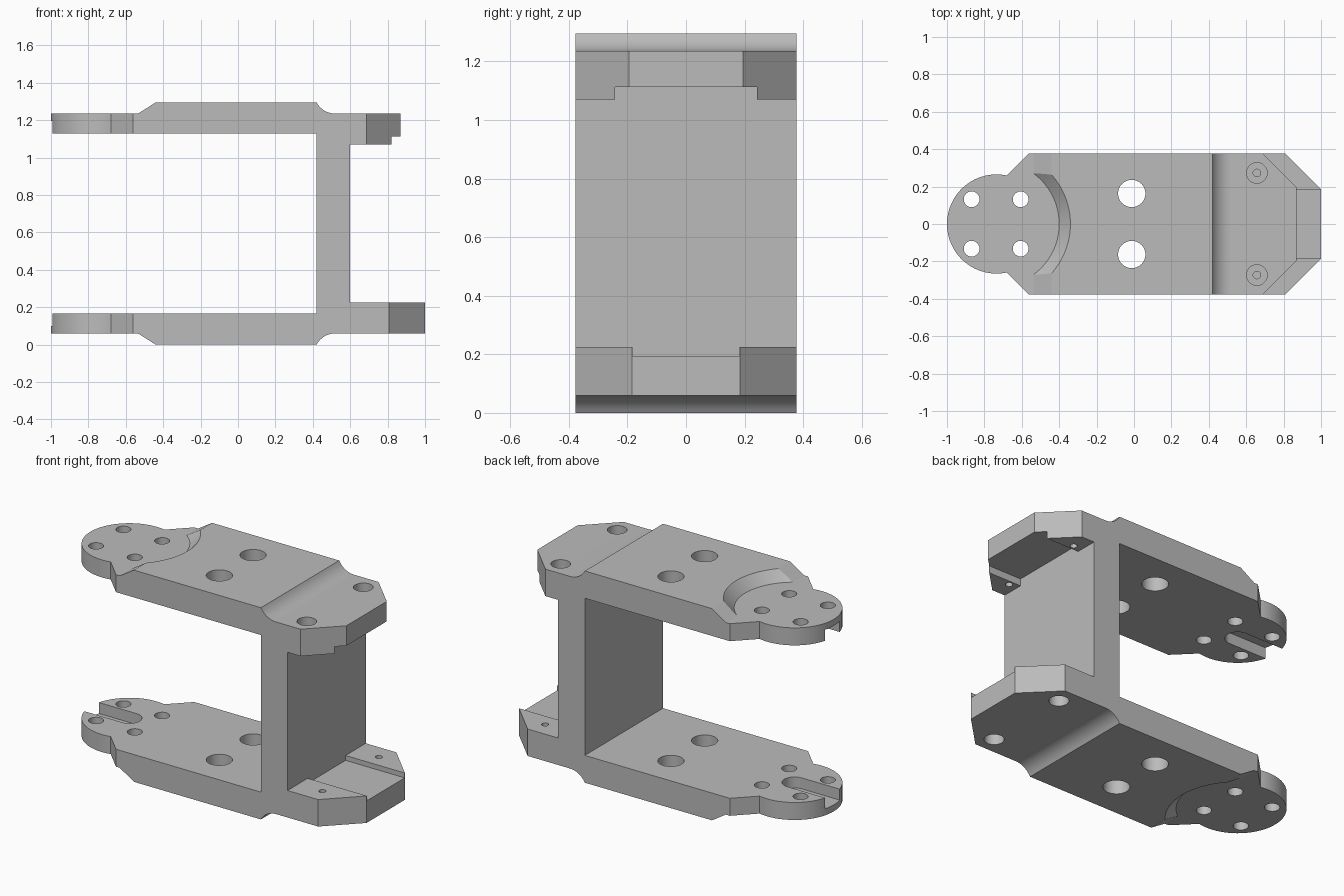
import bpy, bmesh, math
from mathutils import Matrix

cube = bpy.data.objects.get("Cube")
if cube:
    bpy.data.objects.remove(cube, do_unlink=True)

H = 1.295          # overall height
W = 0.378          # half width
PAD_X, PAD_R = -0.735, 0.265


def make_object(name, bm):
    bmesh.ops.recalc_face_normals(bm, faces=bm.faces[:])
    mesh = bpy.data.meshes.new(name)
    bm.to_mesh(mesh)
    bm.free()
    ob = bpy.data.objects.new(name, mesh)
    bpy.context.scene.collection.objects.link(ob)
    return ob


def prism(name, pts, axis, lo, hi):
    """Extrude an outline along y (points are x, z) or z (points are x, y)."""
    bm = bmesh.new()
    place = (lambda a, b, t: (a, t, b)) if axis == "y" else (lambda a, b, t: (a, b, t))
    low = [bm.verts.new(place(a, b, lo)) for a, b in pts]
    high = [bm.verts.new(place(a, b, hi)) for a, b in pts]
    bm.faces.new(low)
    bm.faces.new(high)
    n = len(pts)
    for i in range(n):
        j = (i + 1) % n
        bm.faces.new((low[i], low[j], high[j], high[i]))
    return make_object(name, bm)


def cone(x, y, z0, z1, r0, r1, segments=48):
    bm = bmesh.new()
    bmesh.ops.create_cone(bm, cap_ends=True, segments=segments, radius1=r0, radius2=r1,
                          depth=z1 - z0, matrix=Matrix.Translation((x, y, (z0 + z1) / 2)))
    return make_object("cutter", bm)


def box(x0, x1, y0, y1, z0, z1):
    return prism("cutter", [(x0, y0), (x1, y0), (x1, y1), (x0, y1)], "z", z0, z1)


def arc(cx, cy, r, a0, a1, n):
    return [(cx + r * math.cos(a0 + (a1 - a0) * i / n),
             cy + r * math.sin(a0 + (a1 - a0) * i / n)) for i in range(n + 1)]


def carve(tool, operation="DIFFERENCE"):
    tool.hide_render = True
    mod = body.modifiers.new("carve", "BOOLEAN")
    mod.operation, mod.solver, mod.object = operation, "EXACT", tool
    bpy.context.view_layer.objects.active = body
    bpy.ops.object.modifier_apply(modifier=mod.name)
    bpy.data.objects.remove(tool, do_unlink=True)


# Side profile: two arms joined by an upright web, with end tabs
R = 0.113
fillet = arc(0.52, 1.235 + R, R, math.pi + math.asin((R - 0.06) / -R * -1), 1.5 * math.pi, 10)
fillet[0] = (0.42, H)
outer = [(-1.1, 1.235), (-0.535, 1.235), (-0.44, H)] + fillet
flip = lambda pts: [(x, H - z) for x, z in reversed(pts)]
profile = (outer + [(0.87, 1.235), (0.87, 1.07), (0.6, 1.07), (0.6, 0.225), (1.0, 0.225), (1.0, 0.06)]
           + flip(outer) + [(-1.1, 0.167), (0.42, 0.167), (0.42, 1.128), (-1.1, 1.128)])
body = prism("fork_bracket", profile, "y", -W, W)

# Plan outline: round pad blending into the wide arm
a = math.acos(0.055 / PAD_R)
plan = [(1.2, 0.5), (-0.439, 0.5)] + arc(PAD_X, 0, PAD_R, a, 2 * math.pi - a, 72) + [(-0.439, -0.5), (1.2, -0.5)]
carve(prism("cutter", plan, "z", -0.5, 2), "INTERSECT")

# Clipped corners of the end tabs
for tip, half, z0, z1 in ((0.87, 0.195, 0.8, 1.5), (1.0, 0.185, -0.2, 0.5)):
    for s in (-1, 1):
        d = W - half
        corner = [(tip - 2 * d, s * (W + d)), (tip + d, s * (half - d)), (tip + d, s * (W + d))]
        carve(prism("cutter", corner, "z", z0, z1))

# Channels between the ribs of each tab
carve(box(0.6, 1.2, -0.243, 0.243, 0.9, 1.113))
carve(box(0.6, 1.2, -0.183, 0.183, 0.195, 0.4))

# Flared recesses around the round pads
carve(cone(PAD_X, 0, 1.235, 1.395, 0.335, 0.495, 96))
carve(cone(PAD_X, 0, H - 1.395, 0.06, 0.495, 0.335, 96))

# Round-ended slots on the inner faces of the pads
slot = [(-1.2, 0.07)] + [(x, -y) for x, y in arc(PAD_X, 0, 0.07, -math.pi / 2, math.pi / 2, 24)] + [(-1.2, -0.07)]
for z0, z1 in ((0.1, 0.4), (0.9, 1.195)):
    carve(prism("cutter", slot, "z", z0, z1))

# Through holes and counterbored tab holes
for s in (-1, 1):
    for x, y, r in ((-0.868, 0.132, 0.042), (-0.606, 0.132, 0.042), (-0.012, 0.163, 0.073)):
        carve(cone(x, s * y, -0.5, 2, r, r))
    y = s * 0.273
    carve(cone(0.657, y, 0.9, 1.5, 0.02, 0.02, 24))
    carve(cone(0.657, y, 1.13, 1.5, 0.055, 0.055))
    carve(cone(0.762, y, -0.2, 0.4, 0.02, 0.02, 24))
    carve(cone(0.762, y, -0.2, 0.165, 0.055, 0.055))

# Single grey finish
grey = bpy.data.materials.new("plain grey")
grey.use_nodes = True
colour = (0.5, 0.5, 0.5, 1)
grey.diffuse_color = colour
grey.node_tree.nodes["Principled BSDF"].inputs["Base Color"].default_value = colour
body.data.materials.clear()
body.data.materials.append(grey)
for poly in body.data.polygons:
    poly.material_index = 0

bpy.ops.object.select_all(action="DESELECT")
body.select_set(True)
bpy.context.view_layer.objects.active = body
bpy.ops.object.shade_smooth_by_angle(angle=math.radians(25))
